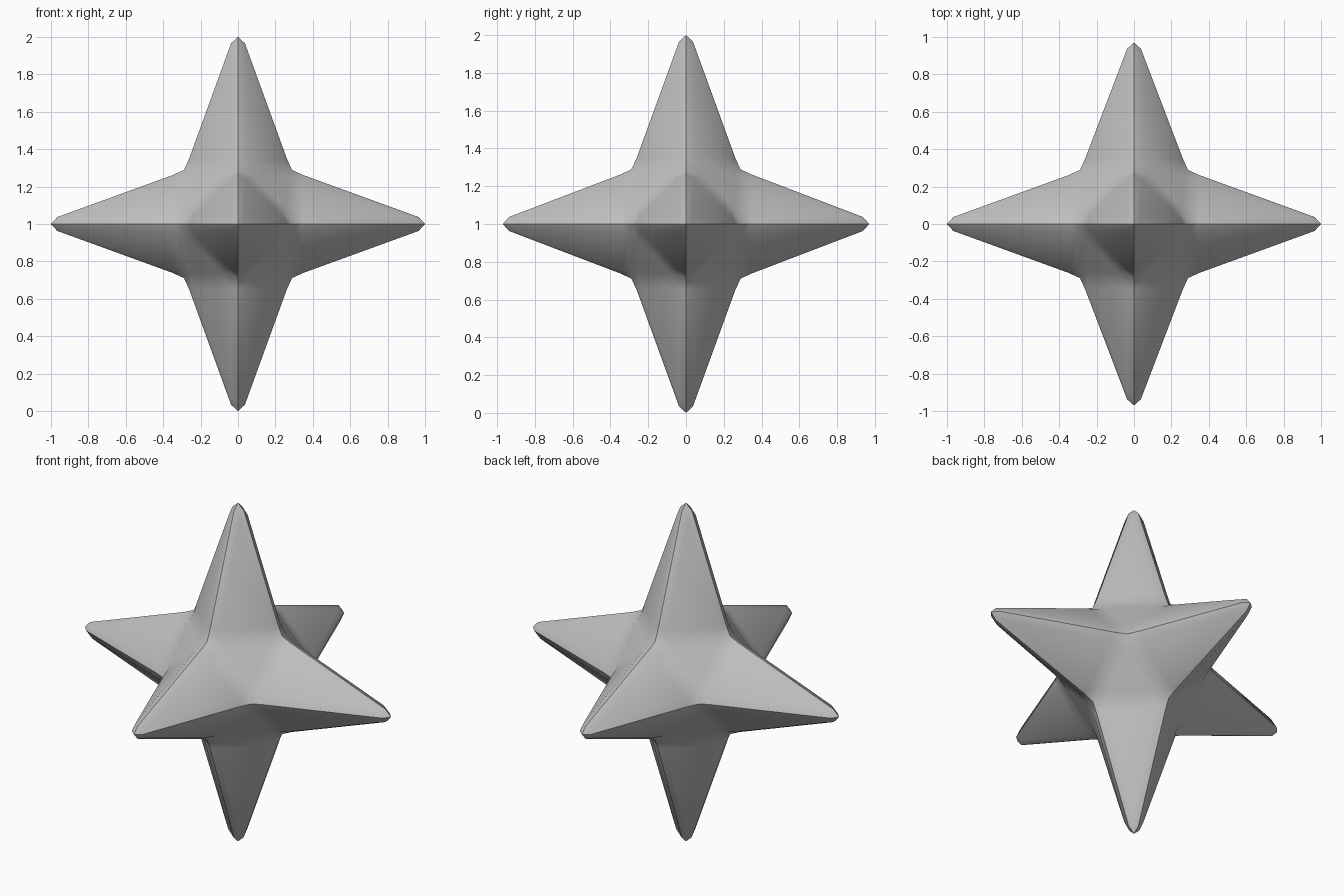
import bpy, bmesh, math
from itertools import product
from mathutils import Vector

cube = bpy.data.objects.get("Cube")
if cube:
    bpy.data.objects.remove(cube, do_unlink=True)

TIP_SCALE = (1.0, 0.97, 1.0)   # the front and back arms are slightly shorter
bm = bmesh.new()


def point(a, along, b, across, side=0.0):
    """Point given by its distance along axis a, across axis b and on the third axis."""
    p = Vector((side, side, side))
    p[a], p[b] = along, across
    return p


def add(signs, *points):
    """Add one face, reflected into the octant given by signs."""
    bm.faces.new([bm.verts.new([c * s for c, s in zip(p, signs)]) for p in points])


def tip_points(a, b, c):
    """Rounded arm end: centre, two ridge points and the flank corner."""
    k = TIP_SCALE[a]
    return (point(a, k, b, 0), point(a, 0.966 * k, b, 0.037),
            point(a, 0.966 * k, c, 0.037), point(a, 0.925 * k, b, 0.037, 0.037))


def root_points(a, b):
    """Bevelled valley between arms a and b, on the side of arm a."""
    return (point(a, 0.35, b, 0.261), point(a, 0.35, b, 0.246, 0.037),
            point(a, 0.304, b, 0.244, 0.063), point(a, 0.26, b, 0.26, 0.082),
            point(a, 0.289, b, 0.289))


for signs in product((1, -1), repeat=3):
    # Arms with rounded tips, ridges and roots
    for a in range(3):
        b, c = (a + 1) % 3, (a + 2) % 3
        centre, ridge_b, ridge_c, corner = tip_points(a, b, c)
        add(signs, centre, ridge_b, corner, ridge_c)
        roots = [root_points(a, b), root_points(a, c)]
        for ridge, (crest, flank, edge, inner, valley) in zip((ridge_b, ridge_c), roots):
            add(signs, ridge, crest, flank, corner)
            add(signs, crest, valley, edge, flank)
        (_, f1, e1, t1, _), (_, f2, e2, t2, _) = roots
        add(signs, corner, f1, f2)
        add(signs, f1, e1, e2, f2)
        add(signs, e1, t1, t2, e2)
        # Valley patch shared by two neighbouring arms
        other = root_points(b, a)
        add(signs, roots[0][4], e1, t1, other[2])
    # Flat triangle between three arms
    add(signs, *[root_points(a, (a + 1) % 3)[3] for a in range(3)])

bmesh.ops.remove_doubles(bm, verts=bm.verts, dist=0.0005)
bmesh.ops.recalc_face_normals(bm, faces=bm.faces)
mesh = bpy.data.meshes.new("six_pointed_star")
bm.to_mesh(mesh)
bm.free()

# Plain grey material
grey = bpy.data.materials.new("light_grey")
grey.use_nodes = True
colour = (0.52, 0.52, 0.52, 1.0)
grey.diffuse_color = colour
grey.node_tree.nodes["Principled BSDF"].inputs["Base Color"].default_value = colour
mesh.materials.append(grey)

star = bpy.data.objects.new("six_pointed_star", mesh)
star.location.z = 1.0
bpy.context.collection.objects.link(star)
bpy.ops.object.select_all(action="DESELECT")
star.select_set(True)
bpy.context.view_layer.objects.active = star
bpy.ops.object.shade_smooth_by_angle(angle=math.radians(30))
